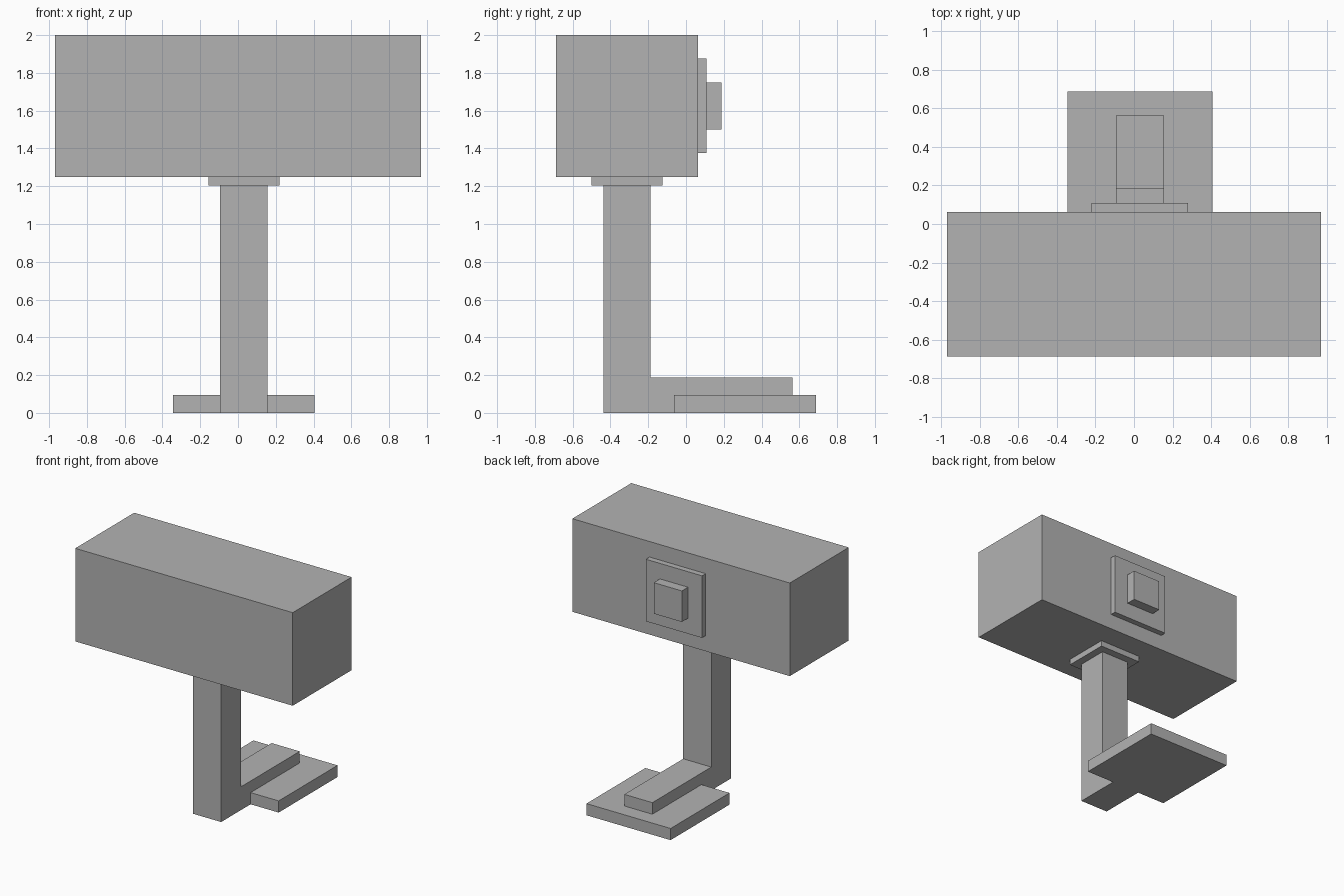
import bpy
import bmesh

cube = bpy.data.objects.get("Cube")
if cube:
    bpy.data.objects.remove(cube, do_unlink=True)

# Single flat grey
GREY = (0.45, 0.45, 0.45, 1.0)
grey = bpy.data.materials.new("plain_grey")
grey.use_nodes = True
grey.diffuse_color = GREY
grey.node_tree.nodes["Principled BSDF"].inputs["Base Color"].default_value = GREY


def finish(name, bm):
    bmesh.ops.recalc_face_normals(bm, faces=bm.faces)
    mesh = bpy.data.meshes.new(name)
    bm.to_mesh(mesh)
    bm.free()
    mesh.materials.append(grey)
    obj = bpy.data.objects.new(name, mesh)
    bpy.context.collection.objects.link(obj)
    return obj


def box(name, x, y, z):
    """Box spanning the given (low, high) range on each axis."""
    bm = bmesh.new()
    bmesh.ops.create_cube(bm, size=1)
    for v in bm.verts:
        v.co = [sum(r) / 2 + c * (r[1] - r[0]) for r, c in zip((x, y, z), v.co)]
    return finish(name, bm)


def extrude_side_profile(name, x, outline):
    """Extrude a (y, z) outline across the x range."""
    bm = bmesh.new()
    face = bm.faces.new([bm.verts.new((x[0], y, z)) for y, z in outline])
    new = bmesh.ops.extrude_face_region(bm, geom=[face])["geom"]
    moved = [g for g in new if isinstance(g, bmesh.types.BMVert)]
    bmesh.ops.translate(bm, verts=moved, vec=(x[1] - x[0], 0, 0))
    return finish(name, bm)


STEM_X = (-0.094, 0.156)
BASE_Y = (-0.0625, 0.6875)
BASE_TOP = 0.094
COLLAR_Z = (1.203, 1.25)

# Head block and the collar it rests on
box("head", (-0.969, 0.969), (-0.6875, 0.0625), (COLLAR_Z[1], 2.0))
box("collar", (-0.156, 0.219), (-0.5, -0.125), COLLAR_Z)

# Plate and knob on the back of the head
box("back_plate", (-0.219, 0.281), (0.0625, 0.109), (1.375, 1.875))
box("back_knob", STEM_X, (0.109, 0.1875), (1.5, 1.75))

# Upright post and rearward foot as one L shape, stepped over the base
extrude_side_profile("post_and_foot", STEM_X, [
    (-0.4375, 0), (BASE_Y[0], 0), (BASE_Y[0], BASE_TOP), (0.5625, BASE_TOP),
    (0.5625, 0.1875), (-0.1875, 0.1875), (-0.1875, COLLAR_Z[0]), (-0.4375, COLLAR_Z[0]),
])

# Base slab under the foot
box("base", (-0.344, 0.406), BASE_Y, (0, BASE_TOP))
